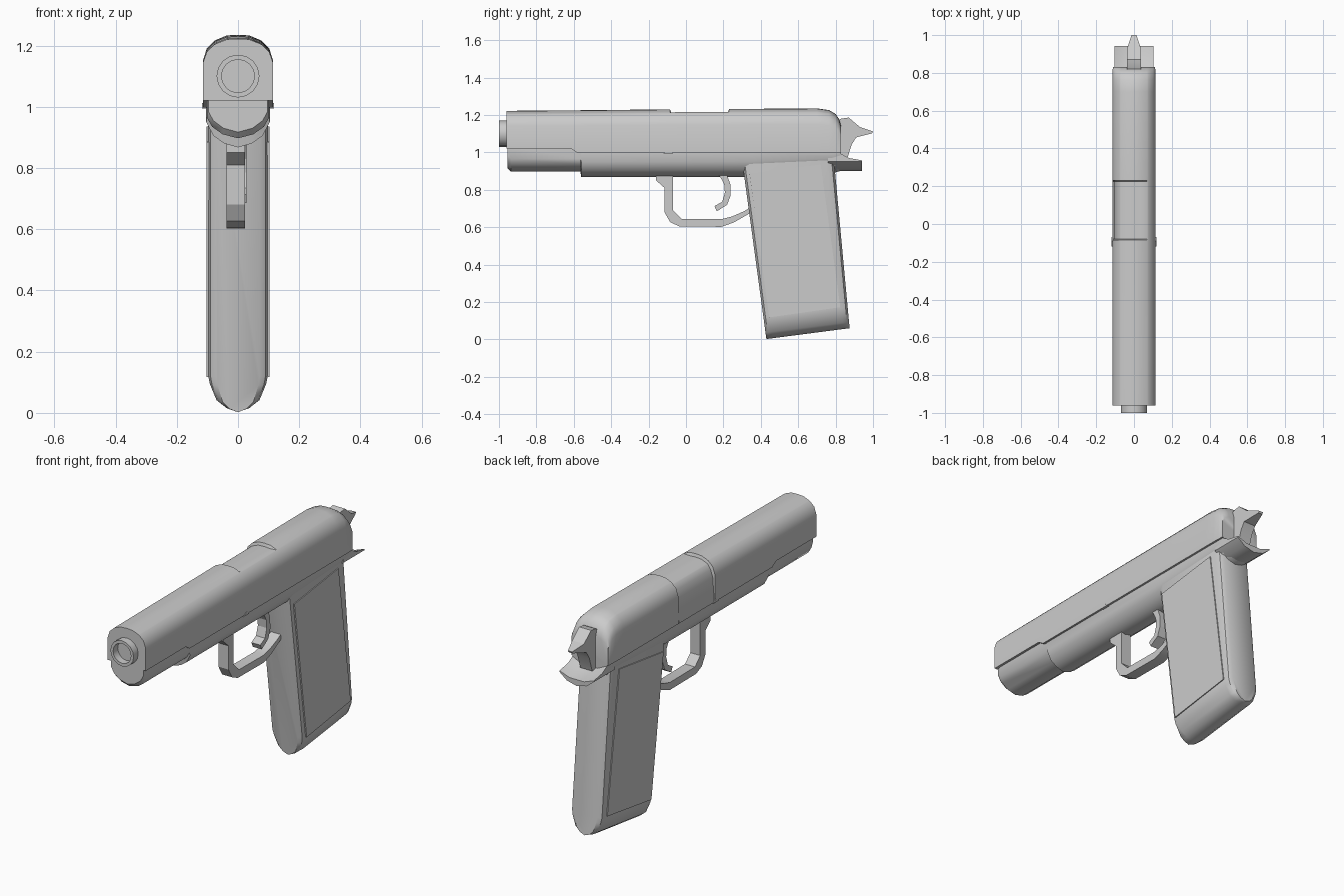
import bpy, bmesh, math


def finish(bm, name, angle=35):
    bmesh.ops.recalc_face_normals(bm, faces=bm.faces)
    me = bpy.data.meshes.new(name)
    bm.to_mesh(me)
    bm.free()
    ob = bpy.data.objects.new(name, me)
    bpy.context.collection.objects.link(ob)
    bpy.ops.object.select_all(action='DESELECT')
    ob.select_set(True)
    bpy.context.view_layer.objects.active = ob
    bpy.ops.object.shade_smooth_by_angle(angle=math.radians(angle))
    return ob


def loft(name, sections, angle=35, close=False):
    """Skin closed rings of points; cap the ends or join them in a loop."""
    bm = bmesh.new()
    rings = [[bm.verts.new(p) for p in s] for s in sections]
    n = len(rings[0])
    pairs = list(zip(rings, rings[1:]))
    if close:
        pairs.append((rings[-1], rings[0]))
    for a, b in pairs:
        for i in range(n):
            j = (i + 1) % n
            bm.faces.new((a[i], a[j], b[j], b[i]))
    if not close:
        bm.faces.new(rings[0])
        bm.faces.new(rings[-1])
    return finish(bm, name, angle)


def plate(name, outline, x0, x1, angle=20, taper=None):
    """Side outline (y, z) extruded across x."""
    t = taper or (lambda y: 1.0)
    c, h = (x0 + x1) / 2, (x1 - x0) / 2
    return loft(name, [[(c + s * h * t(y), y, z) for y, z in outline] for s in (-1, 1)], angle)


def mirrored(half):
    """Half section from the +x side to the centre line, made whole."""
    return half + [(-x, z) for x, z in reversed(half) if x > 0]


# Slide with shallow ejection port
half = [(0.115, 1.0), (0.115, 1.15), (0.102, 1.19), (0.076, 1.216),
        (0.07, 1.219), (0.036, 1.233), (0, 1.235)]
slide_sec = mirrored(half)


def slide_ring(y, base, top, xs=1.0, drop=0.0):
    ring = []
    for x, z in slide_sec:
        z = base if z == 1.0 else 1 + (z - 1) * (top - 1) / 0.235
        if drop and x < 0.07 and z > 1.1:
            z -= drop
            x += drop * 0.6 if x < -0.09 else 0
        ring.append((x * xs, y, z))
    return ring


loft("slide", [slide_ring(*s) for s in [
    (-0.96, 1.02, 1.222), (-0.615, 1.02, 1.225), (-0.58, 0.998, 1.225),
    (-0.085, 0.998, 1.23), (-0.08, 0.998, 1.23, 1, 0.016),
    (0.225, 0.998, 1.232, 1, 0.016), (0.23, 0.998, 1.232),
    (0.70, 0.998, 1.235), (0.765, 0.998, 1.226), (0.80, 0.998, 1.205, 0.99),
    (0.82, 0.998, 1.175, 0.98), (0.83, 0.998, 1.14, 0.97)]])

# Barrel muzzle
N = 16


def circle(r, y):
    return [(r * math.cos(2 * math.pi * i / N), y, 1.1 + r * math.sin(2 * math.pi * i / N))
            for i in range(N)]


loft("barrel_muzzle", [circle(0.07, -0.95), circle(0.07, -1.0),
                       circle(0.054, -1.0), circle(0.054, -0.95)], close=True)

# Frame: slim dust cover, then deeper body
slim = mirrored([(0.102, 1.03), (0.102, 0.965), (0.085, 0.935), (0.05, 0.91), (0, 0.897)])
deep = mirrored([(0.104, 1.01), (0.104, 0.95), (0.08, 0.905), (0.045, 0.88), (0, 0.867)])


def ring(sec, y, xs=1.0, lift=0.0):
    return [(x * xs, y, z + (lift if z < 1 else 0)) for x, z in sec]


loft("frame", [ring(slim, -0.955, 0.95, 0.02), ring(slim, -0.935), ring(slim, -0.565),
               ring(deep, -0.56), ring(deep, 0.35), ring(deep, 0.78, 1, 0.02),
               ring(deep, 0.83, 1, 0.035)])

# Slide catch nub on both sides
for side in (-1, 1):
    plate("catch_nub", [(-0.12, 0.995), (-0.09, 1.012), (-0.07, 0.995)],
          side * 0.108 - 0.01, side * 0.108 + 0.01)

# Tail behind the frame
tail = mirrored([(0.104, 1.0), (0.104, 0.95), (0.06, 0.915), (0, 0.9)])


def tail_ring(y, side_top, mid_top):
    return [(x, y, side_top if z == 1.0 else z) for x, z in tail] + \
           [(-0.045, y, mid_top), (0.045, y, mid_top)]


loft("grip_tail", [tail_ring(0.76, 0.998, 0.995), tail_ring(0.82, 0.998, 0.97),
                   tail_ring(0.87, 0.97, 0.95), tail_ring(0.942, 0.957, 0.935)])

# Grip: U section swept front to back along a slanted body
grip_half = [(0.098, 0.97), (0.098, 0.12), (0.092, 0.09), (0.07, 0.037), (0.04, 0.014), (0, 0.002)]
grip_sec = mirrored(grip_half)


def grip_ring(t, xs):
    out = []
    for x, h in grip_sec:
        k = h / 0.97
        z = h + 0.058 * t * (1 - k)
        y = 0.43 - 0.132 * k + t * (0.445 + 0.047 * k)
        out.append((x * xs, y, z))
    return out


loft("grip", [grip_ring(0, 0.72), grip_ring(0.025, 0.92), grip_ring(0.08, 1),
              grip_ring(0.92, 1), grip_ring(0.975, 0.92), grip_ring(1, 0.72)])

# Grip side panels
for side in (-1, 1):
    plate("grip_panel", [(0.34, 0.885), (0.72, 0.935), (0.825, 0.172), (0.445, 0.118)],
          side * 0.097 - 0.006, side * 0.097 + 0.006)

# Trigger guard
plate("trigger_guard", [
    (-0.16, 0.89), (-0.16, 0.85), (-0.115, 0.81), (-0.115, 0.68), (-0.085, 0.627),
    (-0.035, 0.604), (0.19, 0.602), (0.255, 0.625), (0.36, 0.685), (0.36, 0.715),
    (0.31, 0.685), (0.245, 0.657), (0.19, 0.643), (-0.025, 0.645), (-0.07, 0.69),
    (-0.07, 0.89)], -0.037, 0.023)

# Trigger
plate("trigger", [
    (0.165, 0.89), (0.215, 0.89), (0.237, 0.83), (0.239, 0.77), (0.22, 0.72),
    (0.165, 0.685), (0.152, 0.713), (0.193, 0.735), (0.208, 0.785), (0.204, 0.83),
    (0.185, 0.865)], -0.026, 0.028)

# Hammer, narrowing to its spur
plate("hammer", [
    (0.80, 0.96), (0.81, 1.17), (0.83, 1.18), (0.87, 1.186), (0.93, 1.135), (1.0, 1.112),
    (0.995, 1.102), (0.91, 1.08), (0.885, 1.04), (0.86, 0.96)], -0.036, 0.036,
    taper=lambda y: 1.0 if y < 0.935 else 0.35)
